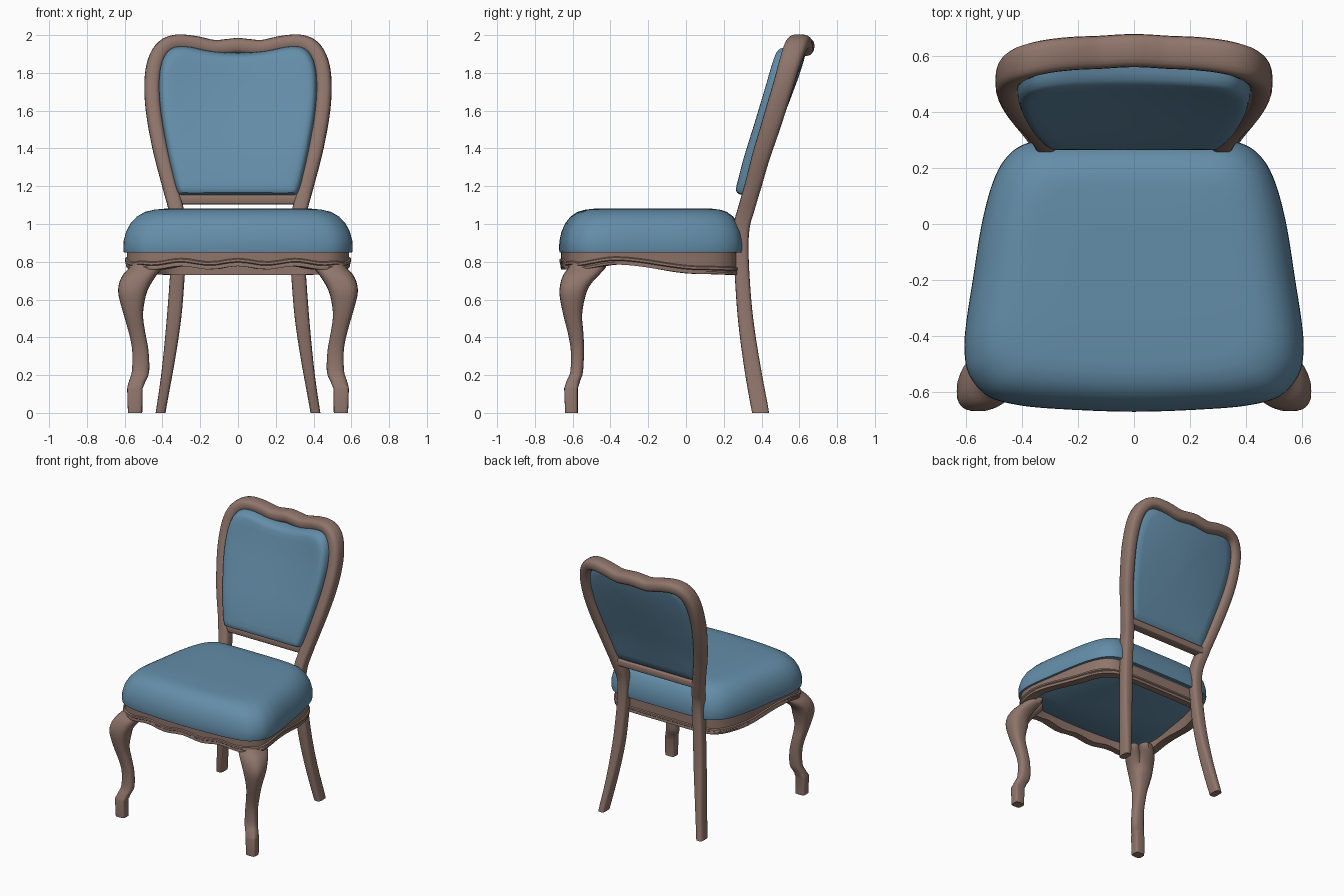
import bpy, bmesh, math
from mathutils import Vector

if "Cube" in bpy.data.objects:
    bpy.data.objects.remove(bpy.data.objects["Cube"])


def material(name, rgb):
    m = bpy.data.materials.new(name)
    m.diffuse_color = (*rgb, 1)
    m.use_nodes = True
    m.node_tree.nodes["Principled BSDF"].inputs["Base Color"].default_value = m.diffuse_color
    return m


WOOD = material("brown wood", (0.275, 0.178, 0.145))
FABRIC = material("blue fabric", (0.126, 0.268, 0.395))


def spline(pts, n, closed=False):
    """Catmull-Rom curve through points of any dimension."""
    pts = [Vector(p) for p in pts]
    c, out = len(pts), []
    for i in range(c if closed else c - 1):
        def at(j):
            return pts[j % c] if closed else pts[min(max(j, 0), c - 1)]
        a, b, d, e = at(i - 1), at(i), at(i + 1), at(i + 2)
        for k in range(n):
            t = k / n
            out.append(0.5 * (2 * b + (d - a) * t + (2 * a - 5 * b + 4 * d - e) * t ** 2
                              + (3 * b - a - 3 * d + e) * t ** 3))
    if not closed:
        out.append(pts[-1])
    return out


def mirrored(half):
    """Closed outline from a right half that starts and ends at x = 0."""
    return half + [(-x, v) for x, v in reversed(half[1:-1])]


def loft(name, rings, mat, loop=False, angle=40):
    """Skin equal-length rings; cap the ends, or join last to first."""
    bm = bmesh.new()
    rows = [[bm.verts.new(p) for p in r] for r in rings]
    n = len(rows[0])
    pairs = list(zip(rows, rows[1:])) + ([(rows[-1], rows[0])] if loop else [])
    for a, b in pairs:
        for i in range(n):
            j = (i + 1) % n
            bm.faces.new((a[i], a[j], b[j], b[i]))
    if not loop:
        bm.faces.new(rows[0])
        bm.faces.new(rows[-1])
    bmesh.ops.recalc_face_normals(bm, faces=bm.faces)
    me = bpy.data.meshes.new(name)
    bm.to_mesh(me)
    bm.free()
    me.materials.append(mat)
    ob = bpy.data.objects.new(name, me)
    bpy.context.collection.objects.link(ob)
    bpy.ops.object.select_all(action='DESELECT')
    ob.select_set(True)
    bpy.context.view_layer.objects.active = ob
    bpy.ops.object.shade_smooth_by_angle(angle=math.radians(angle))
    return ob


def superellipse(n, power):
    """Rounded square of half-size 1."""
    def f(v):
        return math.copysign(abs(v) ** (2 / power), v)
    return [(f(math.cos(2 * math.pi * i / n)), f(math.sin(2 * math.pi * i / n))) for i in range(n)]


def interp(table, v):
    for (a, p), (b, q) in zip(table, table[1:]):
        if v <= b:
            t = max(0, (v - a) / (b - a))
            t = t * t * (3 - 2 * t)
            return p + (q - p) * t
    return table[-1][1]


# Seat cushion: outline scaled through a domed profile
seat_outline = spline(mirrored([
    (0, -0.672), (0.27, -0.662), (0.42, -0.647), (0.525, -0.615), (0.59, -0.54), (0.607, -0.45),
    (0.6, -0.35), (0.577, -0.2), (0.545, 0), (0.505, 0.15), (0.455, 0.24), (0.38, 0.29),
    (0.25, 0.303), (0, 0.305)]), 5, True)


def seat_ring(s, z):
    return [(p.x * s, -0.16 + (p.y + 0.16) * s, z) for p in seat_outline]


dome = [(0.9, 0.83), (0.95, 0.85), (0.995, 0.85), (1.0, 0.865), (0.997, 0.91), (0.975, 0.96),
        (0.935, 1.005), (0.88, 1.04), (0.81, 1.064), (0.73, 1.076), (0.64, 1.081), (0.3, 1.082)]
loft("seat_cushion", [seat_ring(s, z) for s, z in dome], FABRIC)


# Apron: moulded ring with a wavy lower edge
def apron_bottom(x, y):
    side = interp([(-0.62, 0.752), (-0.37, 0.785), (0.08, 0.736), (0.28, 0.731)], y)
    front = 0.768 + 0.009 * math.cos(x * 21)
    return interp([(-0.62, front), (-0.56, side)], y) if y < -0.56 else side


def apron_ring(s, lift):
    ring = []
    for p in seat_outline:
        x, y = p.x * 0.968, -0.17 + (p.y + 0.16) * 0.958
        z = 0.855 if lift is None else apron_bottom(x, y) + lift
        ring.append((x * s, -0.17 + (y + 0.17) * s, z))
    return ring


apron_profile = [(1, None), (1, 0.042), (1.016, 0.037), (1.018, 0.025), (1.006, 0.02),
                 (1.012, 0.013), (1.008, 0), (0.9, 0), (0.9, None)]
loft("seat_apron", [apron_ring(s, l) for s, l in apron_profile], WOOD, True, 35)

# Curved front legs: z, inner x, outer x, inner y, outer y
leg_sections = [
    (0.13, .505, .587, -.573, -.645), (0.17, .488, .577, -.56, -.632),
    (0.22, .47, .562, -.545, -.612), (0.33, .474, .56, -.54, -.61),
    (0.42, .49, .577, -.543, -.625), (0.52, .503, .605, -.55, -.65),
    (0.62, .488, .632, -.532, -.669), (0.68, .463, .631, -.505, -.666),
    (0.73, .43, .61, -.46, -.65), (0.77, .40, .575, -.425, -.622),
    (0.8, .395, .555, -.42, -.605)]
foot = Vector((0, .507, .583, -.573, -.64))
for side, sx in (("left", -1), ("right", 1)):
    rings = []
    for z, xi, xo, yi, yo in [foot] + spline(leg_sections, 3):
        ring, hollow = [], min(max((z - 0.62) / 0.15, 0), 1)
        for u, v in superellipse(24, 4.5 if z < 0.15 else 2.7):
            if u < 0 and v > 0:  # inner corner shrinks to a two-armed bracket
                f = 1 - 0.7 * hollow * min(-u, v) / max(-u, v)
                u, v = u * f, v * f
            ring.append((sx * ((xi + xo) / 2 + (xo - xi) / 2 * u),
                         (yi + yo) / 2 + (yi - yo) / 2 * v, z))
        rings.append(ring)
    loft("front_leg_" + side, rings, WOOD)

# Rake of the back, with a hollow that deepens towards the top
rake = spline([(0, .395), (.25, .35), (.5, .315), (.73, .297), (.9, .29), (1.0, .297), (1.08, .319),
               (1.2, .353), (1.35, .392), (1.55, .457), (1.75, .52), (1.9, .558), (2.02, .585)], 4)


def hollow_at(z):
    return min(max((z - 1.15) / 0.75, 0), 1)


def back_y(x, z):
    for a, b in zip(rake, rake[1:]):
        if z <= b.x:
            break
    y = a.y + (b.y - a.y) * (z - a.x) / (b.x - a.x)
    return y + 0.053 * hollow_at(z) * (1 - (x / 0.45) ** 2)


# Back legs and crest: one sweep from floor to floor
half_path = [(.41, 0), (.37, .25), (.339, .5), (.321, .73), (.312, .9), (.315, 1.0), (.328, 1.08),
             (.36, 1.2), (.411, 1.4), (.446, 1.6), (.453, 1.75), (.436, 1.86), (.393, 1.932),
             (.325, 1.96), (.23, 1.953), (.13, 1.932), (.06, 1.936), (0, 1.942)]
path = spline(half_path + [(-x, z) for x, z in reversed(half_path[:-1])], 4)
path = [Vector((p.x, back_y(p.x, p.y), p.y)) for p in path]
rings = []
for i, p in enumerate(path):
    t = (path[min(i + 1, len(path) - 1)] - path[max(i - 1, 0)]).normalized()
    if i in (0, len(path) - 1):
        t = Vector((0, 0, 1 if i == 0 else -1))
    depth = Vector((0, 1, 0))
    depth = (depth - t * depth.dot(t)).normalized()
    across = t.cross(depth)
    hw = interp([(0, .026), (.6, .039), (2, .043)], p.z)
    hd = interp([(0, .045), (.73, .039), (1.1, .044), (1.7, .054), (2, .06)], p.z)
    shape = superellipse(20, 3.6 if p.z < 1.15 else 2.8)
    rings.append([p + across * hw * u + depth * hd * v for u, v in shape])
loft("back_frame", rings, WOOD)

# Lower back rail
shape = superellipse(20, 6)
loft("back_rail", [[(x, 0.338 + 0.036 * u, 1.13 + 0.026 * v) for u, v in shape]
                   for x in (-0.32, 0.32)], WOOD)

# Upholstered back panel: padded front, shallow back
panel_outline = spline(mirrored([
    (0, 1.152), (.15, 1.152), (.285, 1.152), (.322, 1.172), (.352, 1.28), (.382, 1.42), (.412, 1.6),
    (.42, 1.75), (.405, 1.86), (.36, 1.928), (.28, 1.943), (.14, 1.917), (0, 1.907)]), 4, True)


def panel_ring(s, offset):
    ring = []
    for p in panel_outline:
        x, z = p.x * s, 1.55 + (p.y - 1.55) * s
        puff = 1 + 0.28 * hollow_at(z) if offset < 0 else 1
        ring.append((x, back_y(x, z) + offset * puff, z))
    return ring


padding = [(.03, -.088), (.2, -.088), (.4, -.088), (.6, -.088), (.78, -.088), (.88, -.087), (.93, -.083),
           (.965, -.073), (.985, -.055), (1, -.025), (1, .01), (.97, .022), (.85, .024), (.6, .024),
           (.3, .024), (.03, .024)]
loft("back_panel", [panel_ring(s, o) for s, o in padding], FABRIC)
